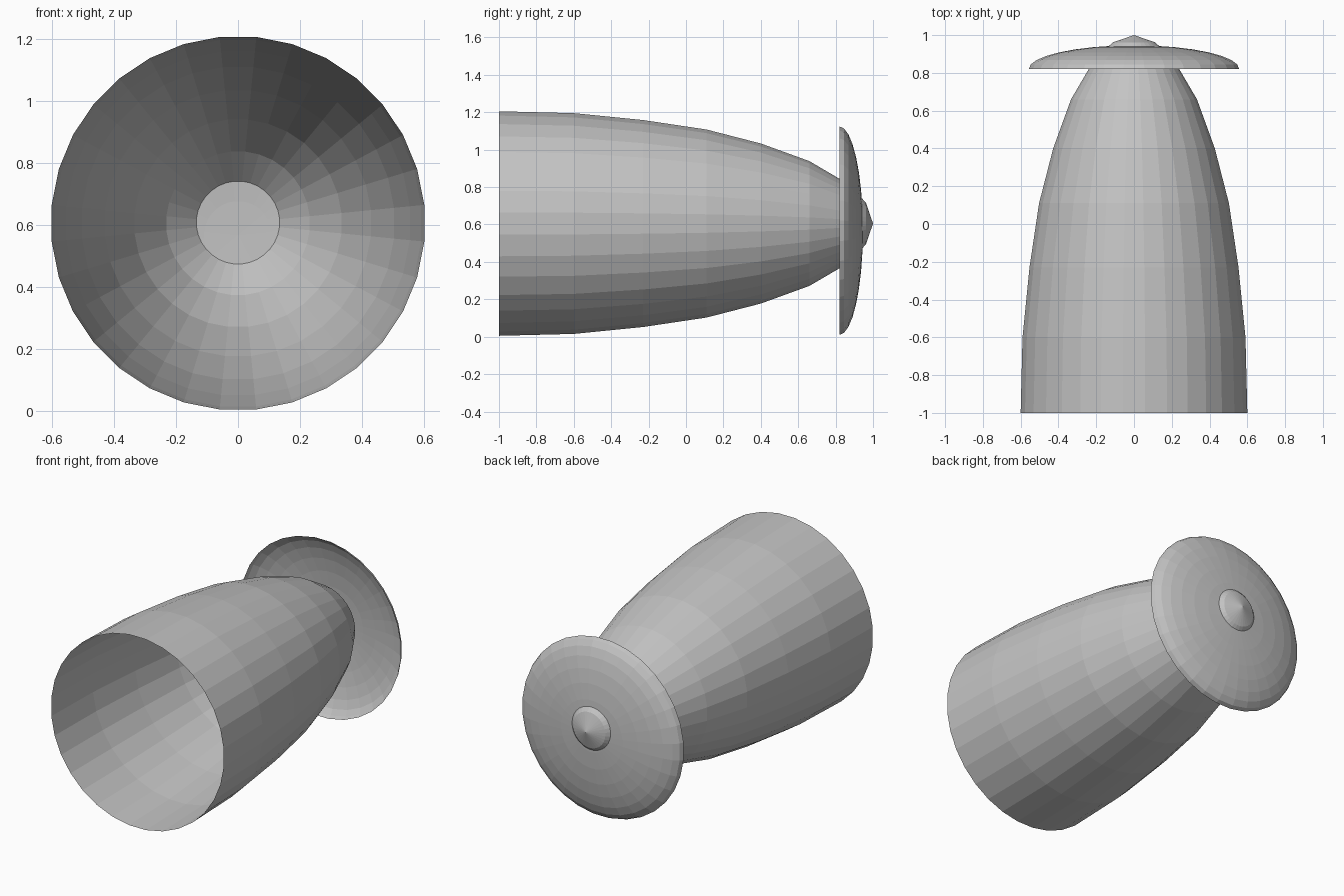
import bpy, bmesh, math

if "Cube" in bpy.data.objects:
    bpy.data.objects.remove(bpy.data.objects["Cube"])

grey = bpy.data.materials.new("plain grey")
grey.diffuse_color = (0.55, 0.55, 0.55, 1)
grey.use_nodes = True
grey.node_tree.nodes["Principled BSDF"].inputs["Base Color"].default_value = grey.diffuse_color


def lathe(name, profile, cz, segments=32):
    """Open surface of revolution about the y axis; profile is (y, radius)."""
    bm = bmesh.new()
    rings = []
    for y, r in profile:
        if r < 1e-5:
            rings.append([bm.verts.new((0, y, cz))] * segments)
            continue
        ring = []
        for i in range(segments):
            a = 2 * math.pi * (i + 0.5) / segments
            ring.append(bm.verts.new((r * math.cos(a), y, cz + r * math.sin(a))))
        rings.append(ring)
    for a, b in zip(rings, rings[1:]):
        for i in range(segments):
            j = (i + 1) % segments
            corners = [a[i], b[i], b[j], a[j]]
            bm.faces.new(list(dict.fromkeys(corners)))
    # outward normals
    for f in bm.faces:
        c = f.calc_center_median()
        f.normal_update()
        if f.normal.x * c.x + f.normal.z * (c.z - cz) < 0:
            f.normal_flip()
    mesh = bpy.data.meshes.new(name)
    bm.to_mesh(mesh)
    bm.free()
    mesh.materials.append(grey)
    obj = bpy.data.objects.new(name, mesh)
    bpy.context.collection.objects.link(obj)
    return obj


# Hollow tapering bell, open at the front
lathe("bell_body", [(-1, 0.603), (-0.6, 0.593), (-0.23, 0.556), (0.11, 0.505),
                    (0.4, 0.43), (0.66, 0.335), (0.835, 0.232), (0.94, 0.135)], 0.605)

# Shallow domed cap, an open half ellipsoid
steps = 8
dome = [(0.82 + 0.126 * math.sin(t), 0.56 * math.cos(t))
        for t in (i * math.pi / 2 / steps for i in range(steps + 1))]
lathe("dome_cap", dome, 0.567)

# Small pointed knob behind the cap
lathe("knob", [(0.94, 0.136), (0.962, 0.112), (1.0, 0)], 0.605)
